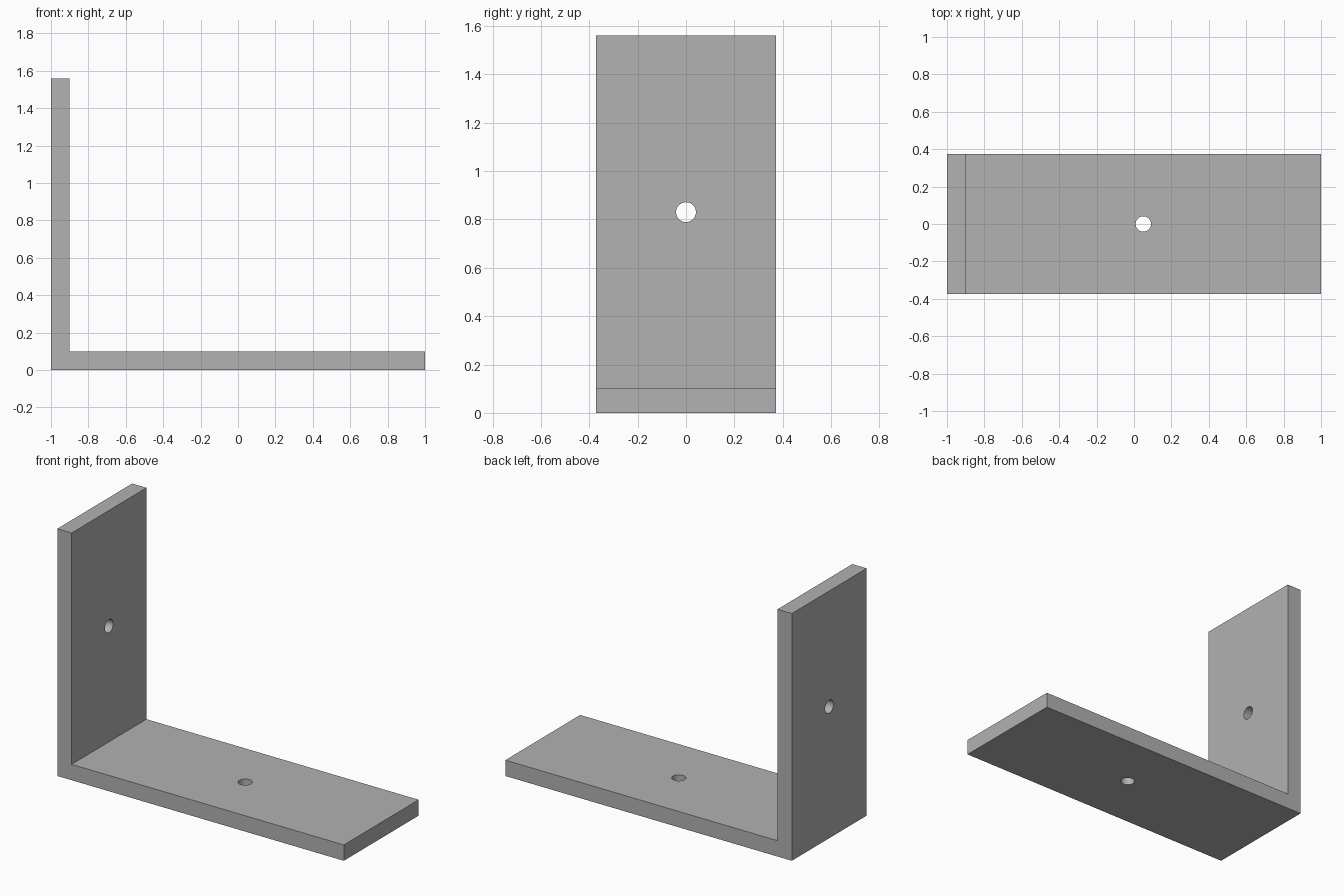
import bpy
import bmesh
import math

cube = bpy.data.objects.get("Cube")
if cube:
    bpy.data.objects.remove(cube, do_unlink=True)

LENGTH, HEIGHT, WIDTH, THICK = 2.0, 1.56, 0.746, 0.1
HOLE_RADIUS = 0.041

# Plain grey metal
grey = bpy.data.materials.new("grey metal")
grey.use_nodes = True
colour = (0.445, 0.445, 0.445, 1)
grey.diffuse_color = colour
grey.node_tree.nodes["Principled BSDF"].inputs["Base Color"].default_value = colour

# L-shaped profile, extruded across the width
left, right = -LENGTH / 2, LENGTH / 2
profile = [(left, 0), (right, 0), (right, THICK),
           (left + THICK, THICK), (left + THICK, HEIGHT), (left, HEIGHT)]
bm = bmesh.new()
face = bm.faces.new([bm.verts.new((x, -WIDTH / 2, z)) for x, z in profile])
swept = bmesh.ops.extrude_face_region(bm, geom=[face])
bmesh.ops.translate(bm, vec=(0, WIDTH, 0),
                    verts=[v for v in swept["geom"] if isinstance(v, bmesh.types.BMVert)])
bmesh.ops.recalc_face_normals(bm, faces=bm.faces)
mesh = bpy.data.meshes.new("angle_bracket")
bm.to_mesh(mesh)
bm.free()
bracket = bpy.data.objects.new("angle_bracket", mesh)
bpy.context.collection.objects.link(bracket)
mesh.materials.append(grey)


def drill(name, location, rotation):
    """Cut a round screw hole through the bracket."""
    bpy.ops.mesh.primitive_cylinder_add(vertices=48, radius=HOLE_RADIUS, depth=THICK * 3,
                                        location=location, rotation=rotation)
    cutter = bpy.context.object
    cutter.name = name
    cutter.hide_render = True
    cutter.data.materials.append(grey)
    cut = bracket.modifiers.new(name, "BOOLEAN")
    cut.operation, cut.solver, cut.object = "DIFFERENCE", "EXACT", cutter
    bpy.ops.object.select_all(action="DESELECT")
    bracket.select_set(True)
    bpy.context.view_layer.objects.active = bracket
    bpy.ops.object.modifier_apply(modifier=cut.name)
    bpy.data.objects.remove(cutter, do_unlink=True)


# One hole centred in each leg's inner face
drill("base_hole", ((left + THICK + right) / 2, 0, THICK / 2), (0, 0, 0))
drill("upright_hole", (left + THICK / 2, 0, (THICK + HEIGHT) / 2), (0, math.pi / 2, 0))

bpy.ops.object.shade_smooth_by_angle(angle=math.radians(30))
